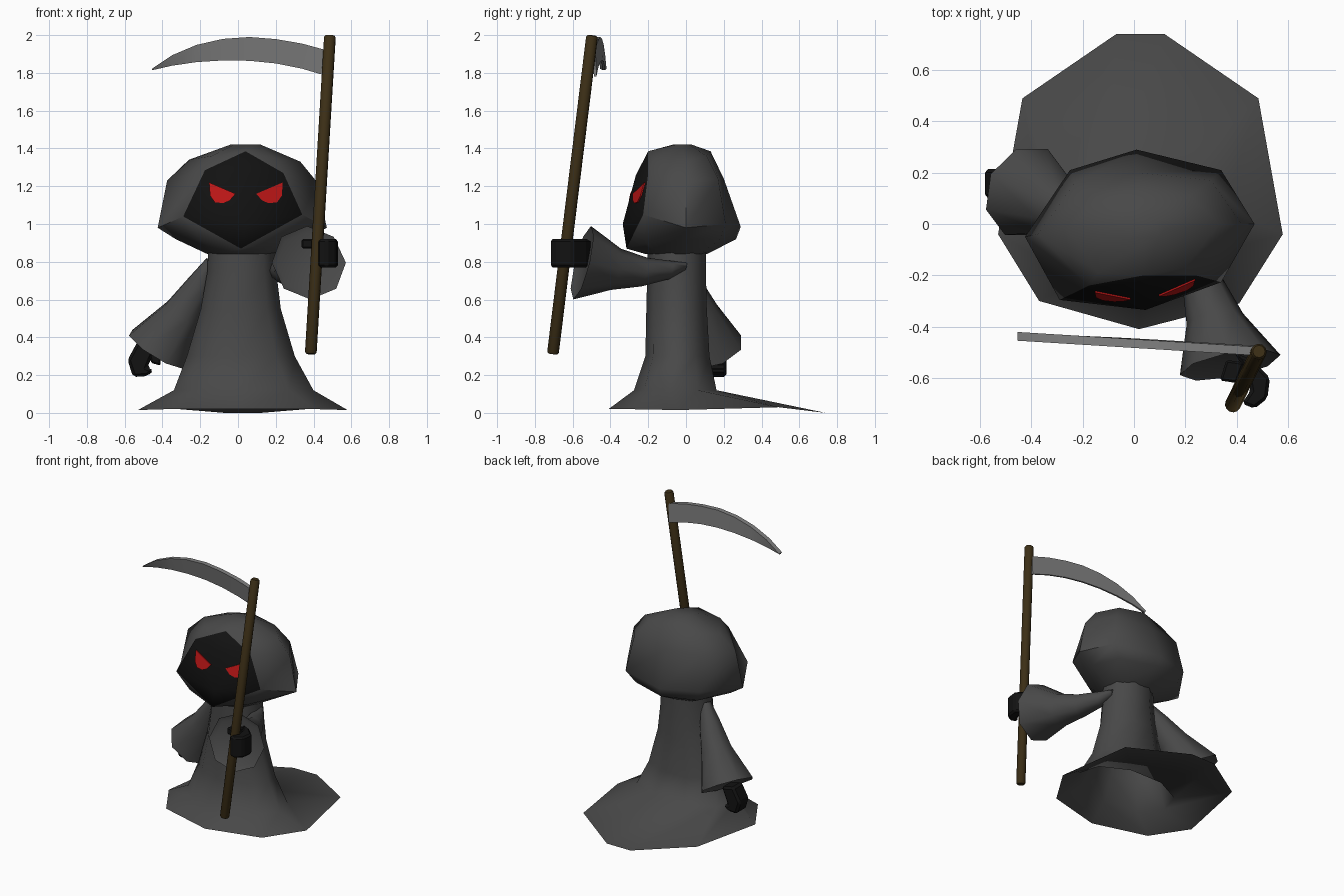
import bpy, bmesh, math
from mathutils import Vector


def material(name, rgb):
    m = bpy.data.materials.new(name)
    m.diffuse_color = (*rgb, 1)
    return m


CLOTH = material("charcoal cloth", (0.065, 0.065, 0.065))
BLACK = material("black shadow", (0.006, 0.006, 0.006))
RED = material("glowing red", (0.5, 0.008, 0.008))
WOOD = material("dark wood", (0.045, 0.028, 0.008))
STEEL = material("grey steel", (0.22, 0.22, 0.22))


def build(name, verts, faces, mats, smooth=50, index=None):
    mesh = bpy.data.meshes.new(name)
    mesh.from_pydata([tuple(v) for v in verts], [], faces)
    for m in mats:
        mesh.materials.append(m)
    if index:
        mesh.polygons.foreach_set("material_index", index)
    bm = bmesh.new()
    bm.from_mesh(mesh)
    bmesh.ops.recalc_face_normals(bm, faces=bm.faces)
    bm.to_mesh(mesh)
    bm.free()
    ob = bpy.data.objects.new(name, mesh)
    bpy.context.collection.objects.link(ob)
    bpy.ops.object.select_all(action='DESELECT')
    ob.select_set(True)
    bpy.context.view_layer.objects.active = ob
    if smooth:
        bpy.ops.object.shade_smooth_by_angle(angle=math.radians(smooth))
    return ob


def loft_faces(rings, n, caps=()):
    """Quads between successive rings of n points, with optional end caps."""
    f = [(r * n + c, r * n + (c + 1) % n, (r + 1) * n + (c + 1) % n, (r + 1) * n + c)
         for r in range(rings - 1) for c in range(n)]
    if 0 in caps:
        f.append(tuple(range(n)))
    if 1 in caps:
        f.append(tuple(range((rings - 1) * n, rings * n)))
    return f


def tube(name, path, normal, n, mat, smooth=50):
    """Loft of regular rings; path holds (centre, radius)."""
    q = Vector(normal).to_track_quat('Z', 'Y')
    verts = [Vector(p) + q @ Vector((r * math.cos(a), r * math.sin(a), 0))
             for p, r in path for a in [2 * math.pi * i / n for i in range(n)]]
    return build(name, verts, loft_faces(len(path), n, (0, 1)), [mat], smooth)


def prism(name, outline, axis, lo, hi, mat, bevel=0.012):
    """Extrude a 2D outline along the given axis."""
    n = len(outline)
    verts = []
    for d in (lo, hi):
        for p in outline:
            v = list(p)
            v.insert(axis, d)
            verts.append(v)
    ob = build(name, verts, loft_faces(2, n, (0, 1)), [mat], 0)
    if bevel:
        b = ob.modifiers.new("soft edges", 'BEVEL')
        b.width = bevel
        b.segments = 1
    return ob


# Robe: open nine-sided skirt with a train trailing behind
robe = [(0.02, -0.41, 0.02), (0.41, -0.31, 0.02), (0.58, -0.04, 0.015),
        (0.485, 0.49, 0.03), (0.12, 0.74, 0), (-0.07, 0.74, 0),
        (-0.435, 0.49, 0.03), (-0.53, -0.04, 0.015), (-0.37, -0.30, 0.02)]
for z, cx, cy, rx, ry in [(0.12, 0.03, -0.05, 0.375, 0.225), (0.30, 0.015, -0.04, 0.29, 0.175),
                          (0.55, 0.015, -0.045, 0.215, 0.165), (0.75, 0.02, -0.045, 0.185, 0.16),
                          (0.88, 0.02, -0.045, 0.18, 0.16)]:
    for i in range(9):
        a = 2 * math.pi * i / 9
        robe.append((cx + rx * math.sin(a), cy - ry * math.cos(a), z))
build("robe", robe, loft_faces(6, 9), [CLOTH], 75)

# Hood: eight columns (front, cheek, side, back ...), turned slightly to one side
hood = [
    (0.02, -0.21, 0.84), (0.14, -0.16, 0.84), (0.2, -0.04, 0.84), (0.14, 0.07, 0.84),
    (0.02, 0.11, 0.84), (-0.1, 0.07, 0.84), (-0.16, -0.04, 0.84), (-0.1, -0.16, 0.84),
    (0.015, -0.315, 0.87), (0.22, -0.21, 0.90), (0.36, 0, 0.92), (0.28, 0.18, 0.92),
    (0.015, 0.265, 0.92), (-0.22, 0.18, 0.92), (-0.33, -0.04, 0.92), (-0.2, -0.27, 0.92),
    (0.045, -0.335, 1.0), (0.34, -0.227, 1.05), (0.47, 0, 0.98), (0.34, 0.21, 1.0),
    (0.01, 0.29, 0.985), (-0.25, 0.21, 1.0), (-0.425, -0.05, 0.98), (-0.29, -0.296, 1.04),
    (0.045, -0.265, 1.26), (0.24, -0.2, 1.27), (0.42, 0, 1.22), (0.3, 0.17, 1.24),
    (0.015, 0.2, 1.24), (-0.23, 0.16, 1.24), (-0.375, -0.04, 1.23), (-0.175, -0.24, 1.285),
    (0.04, -0.2, 1.385), (0.2, -0.17, 1.345), (0.33, 0, 1.33), (0.22, 0.11, 1.36),
    (0.025, 0.13, 1.385), (-0.14, 0.1, 1.36), (-0.26, -0.02, 1.34), (-0.14, -0.19, 1.36)]
hood += [(0.04 + 0.08 * math.sin(i * math.pi / 4), -0.02 - 0.05 * math.cos(i * math.pi / 4), 1.42)
         for i in range(8)]
faces, index = [], []
for k, q in enumerate(loft_faces(6, 8, (1,))):
    ring, col = divmod(k, 8)
    if ring < 5 and ring in (1, 2, 3) and col in (0, 7):
        # Front column: the dark face opening
        front, cheek = (0, 1) if col == 0 else (0, 7)
        b0, b1 = ring * 8, ring * 8 + cheek
        t0, t1 = b0 + 8, b1 + 8
        if ring == 1:
            faces += [(b0, b1, t1), (b0, t1, t0)]
            index += [0, 1]
        elif ring == 2:
            faces.append((b0, b1, t1, t0))
            index.append(1)
        else:
            faces += [(b0, b1, t0), (b1, t1, t0)]
            index += [1, 0]
    else:
        faces.append(q)
        index.append(0)
build("hood", hood, faces, [CLOTH, BLACK], 60, index)

# Eyes: thin plates lying on the two halves of the face
eye = [(0.195, 1.22), (0.055, 1.16), (0.085, 1.125), (0.12, 1.11), (0.165, 1.115), (0.19, 1.15)]
for side, slope, name in [(1, 0.32, "right_eye"), (-1, 0.083, "left_eye")]:
    pts = [(0.042 + side * x, -0.265 + slope * x + 0.269 * (z - 1.26), z) for x, z in eye]
    verts = [(x, y - d, z) for d in (0.001, 0.008) for x, y, z in pts]
    build(name, verts, loft_faces(2, 6, (0, 1)), [RED], 0)

# Flared sleeves with a shallow recess at the cuff
tube("raised_sleeve", [((0.185, 0.0, 0.775), 0.02), ((0.21, -0.08, 0.755), 0.05),
                       ((0.265, -0.22, 0.745), 0.078), ((0.315, -0.37, 0.76), 0.112),
                       ((0.375, -0.55, 0.795), 0.2), ((0.37, -0.535, 0.79), 0.17)],
     (0.2, -1, 0.25), 8, CLOTH, 60)
tube("lowered_sleeve", [((-0.14, -0.03, 0.80), 0.035), ((-0.2, 0.01, 0.68), 0.075),
                        ((-0.29, 0.065, 0.53), 0.11), ((-0.42, 0.125, 0.335), 0.187),
                        ((-0.41, 0.12, 0.35), 0.16)],
     (-0.5, 0.25, -0.83), 8, CLOTH, 60)

# Hand gripping the pole
prism("gripping_hand", [(0.39, -0.50), (0.46, -0.53), (0.53, -0.60), (0.52, -0.68), (0.47, -0.72),
                        (0.42, -0.70), (0.455, -0.65), (0.445, -0.59)], 2, 0.77, 0.92, BLACK)
prism("gripping_thumb", [(0.335, -0.61), (0.40, -0.62), (0.43, -0.54), (0.36, -0.53)],
      2, 0.87, 0.92, BLACK, 0.008)

# Hanging hand
prism("hanging_hand", [(-0.53, 0.38), (-0.585, 0.28), (-0.555, 0.19), (-0.48, 0.195),
                       (-0.445, 0.225), (-0.48, 0.24), (-0.43, 0.36)], 1, 0.10, 0.215, BLACK, 0.02)
prism("hanging_thumb", [(-0.47, 0.31), (-0.46, 0.265), (-0.41, 0.25), (-0.41, 0.32)],
      1, 0.09, 0.14, BLACK, 0.008)

# Scythe pole with softened ends
top, bottom = Vector((0.487, -0.497, 1.998)), Vector((0.385, -0.705, 0.312))
d = (top - bottom).normalized() * 0.01
tube("pole", [(bottom, 0.024), (bottom + d, 0.031), (top - d, 0.031), (top, 0.024)],
     top - bottom, 12, WOOD, 40)

# Curved blade: thick spine above, thin cutting edge below
blade = [(-0.455, 1.822, 1.814), (-0.35, 1.893, 1.838), (-0.22, 1.948, 1.857), (-0.08, 1.98, 1.866),
         (0.06, 1.99, 1.864), (0.2, 1.979, 1.85), (0.34, 1.955, 1.822), (0.475, 1.918, 1.782)]
verts = []
for x, hi, lo in blade:
    y = -0.438 - (x + 0.455) * 0.062
    lean = (hi - lo) * 0.1
    verts += [(x, y - 0.017, hi), (x, y + 0.017, hi),
              (x, y + 0.008 + lean, lo), (x, y - 0.004 + lean, lo)]
build("blade", verts, loft_faces(len(blade), 4, (0, 1)), [STEEL], 50)
